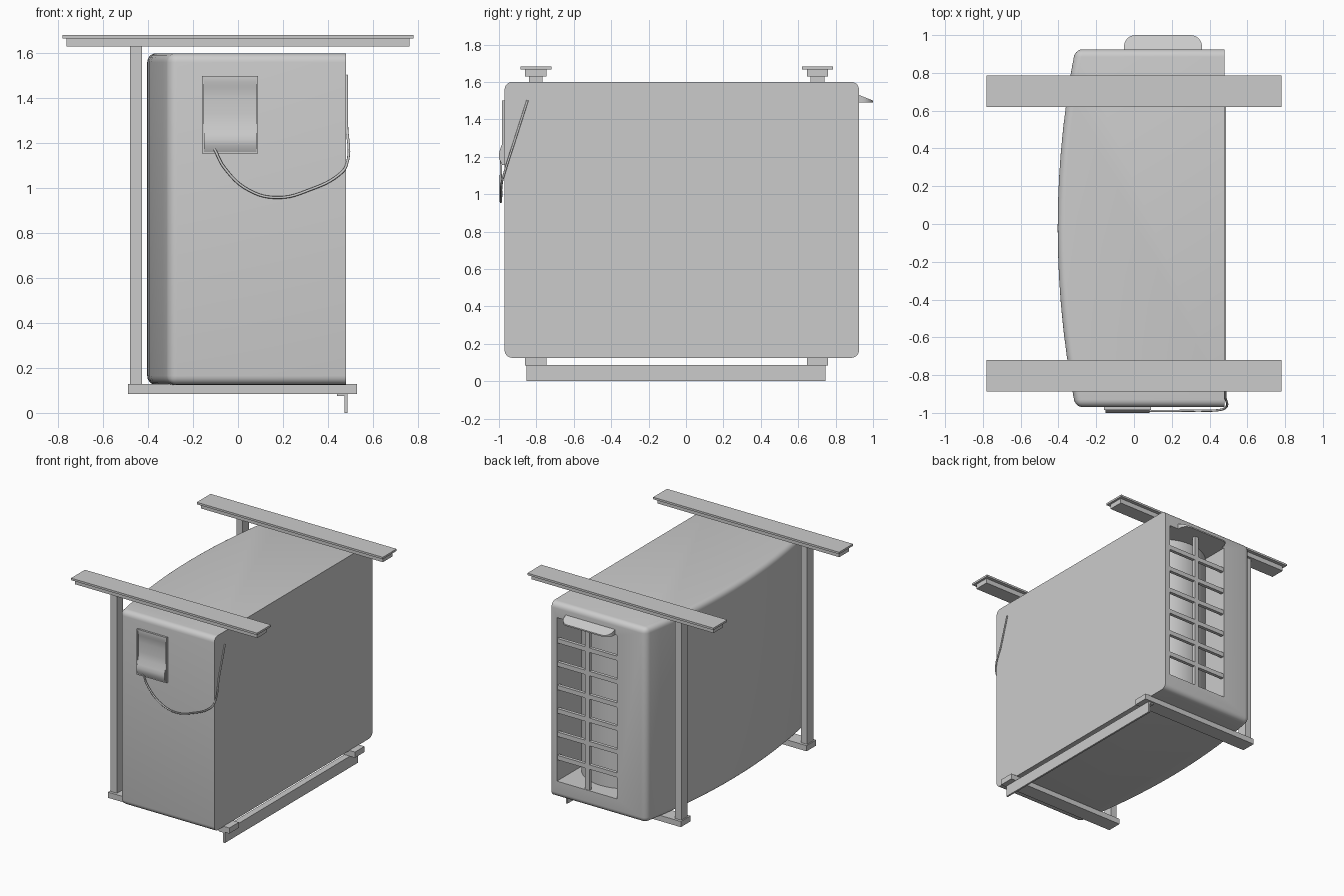
import bpy, bmesh, math
from mathutils import Vector

old = bpy.data.objects.get("Cube")
if old:
    bpy.data.objects.remove(old, do_unlink=True)

grey = bpy.data.materials.new("plain_grey")
grey.use_nodes = True
grey.diffuse_color = (0.6, 0.6, 0.6, 1)
grey.node_tree.nodes["Principled BSDF"].inputs["Base Color"].default_value = (0.6, 0.6, 0.6, 1)


def finish(bm, name):
    bmesh.ops.recalc_face_normals(bm, faces=bm.faces)
    mesh = bpy.data.meshes.new(name)
    bm.to_mesh(mesh)
    bm.free()
    mesh.materials.append(grey)
    obj = bpy.data.objects.new(name, mesh)
    bpy.context.collection.objects.link(obj)
    return obj


def smooth(obj):
    bpy.ops.object.select_all(action='DESELECT')
    obj.select_set(True)
    bpy.context.view_layer.objects.active = obj
    bpy.ops.object.shade_smooth_by_angle(angle=math.radians(35))


def box(name, xs, ys, zs):
    bm = bmesh.new()
    bmesh.ops.create_cube(bm, size=1)
    for v in bm.verts:
        v.co = [(r[0] + r[1]) / 2 + c * (r[1] - r[0]) for r, c in zip((xs, ys, zs), v.co)]
    return finish(bm, name)


def prism(points, offset):
    """Extrude a closed outline of 3D points along an offset."""
    bm = bmesh.new()
    face = bm.faces.new([bm.verts.new(p) for p in points])
    out = bmesh.ops.extrude_face_region(bm, geom=[face], use_keep_orig=True)
    for v in out["geom"]:
        if isinstance(v, bmesh.types.BMVert):
            v.co += Vector(offset)
    return bm


# Main housing: flat on one side, gently bowed on the other, rounded edges
SIDE, FRONT, BACK, LOW, HIGH = 0.48, -0.97, 0.925, 0.125, 1.6
outline = [(SIDE, FRONT, LOW), (SIDE, BACK, LOW)]
steps = 14
for i in range(steps + 1):
    y = BACK + (FRONT - BACK) * i / steps
    outline.append((-0.404 + 0.094 * ((y + 0.02) / 0.95) ** 2, y, LOW))
bm = prism(outline, (0, 0, HIGH - LOW))
bmesh.ops.recalc_face_normals(bm, faces=bm.faces)
edges = [e for e in bm.edges
         if e.calc_face_angle() > math.radians(40)
         and not all(abs(v.co.x - SIDE) < 1e-4 for v in e.verts)]
bmesh.ops.bevel(bm, geom=edges, offset=0.04, segments=5, profile=0.5,
                affect='EDGES', clamp_overlap=True)
body = finish(bm, "housing")

# Rear window cut into the housing
WX, WZ = (-0.07, 0.435), (0.25, 1.49)
cutter = box("window_cutter", WX, (0.45, 1.1), WZ)
cutter.hide_render = True
cut = body.modifiers.new("window", 'BOOLEAN')
cut.operation = 'DIFFERENCE'
cut.solver = 'EXACT'
cut.object = cutter
bpy.context.view_layer.update()
graph = bpy.context.evaluated_depsgraph_get()
cut_mesh = bpy.data.meshes.new_from_object(body.evaluated_get(graph))
body.modifiers.clear()
body.data = cut_mesh
bpy.data.objects.remove(cutter, do_unlink=True)
smooth(body)

# Drum standing inside the window
bm = bmesh.new()
bmesh.ops.create_cone(bm, cap_ends=True, segments=48, radius1=0.31, radius2=0.31, depth=1.32)
bmesh.ops.translate(bm, verts=bm.verts, vec=(0.15, 0.5, 0.86))
smooth(finish(bm, "inner_drum"))

# Grille bars across the window
rows = 7
for i in range(1, rows):
    z = WZ[0] + (WZ[1] - WZ[0]) * i / rows
    box(f"grille_bar_{i}", WX, (0.895, 0.92), (z - 0.017, z + 0.017))
mid = sum(WX) / 2
box("grille_upright", (mid - 0.017, mid + 0.017), (0.897, 0.922), WZ)

# Sloped pull with rounded corners above the window
x0, x1, tip, r = -0.053, 0.36, 1.0, 0.06
points = [(x1, 0.91, 1.49)]
for cx, start in ((x1 - r, 0), (x0 + r, 90)):
    for k in range(7):
        a = math.radians(start + 15 * k)
        points.append((cx + r * math.cos(a), tip - r + r * math.sin(a), 1.49))
points.append((x0, 0.91, 1.49))
bm = prism(points, (0, 0, 0.01))
for v in bm.verts:
    if v.co.z > 1.495:
        v.co.z += (tip - v.co.y) * 0.4
smooth(finish(bm, "rear_pull"))

# Top rails, posts and bottom bearers at both ends
for end, y in (("front", -0.803), ("rear", 0.703)):
    def span(h):
        return (y - h, y + h)
    box(f"{end}_rail_cap", (-0.78, 0.78), span(0.083), (1.667, 1.682))
    box(f"{end}_rail_web", (-0.763, 0.763), span(0.057), (1.63, 1.667))
    box(f"{end}_post", (-0.48, -0.427), span(0.037), (0.125, 1.632))
    box(f"{end}_bearer", (-0.489, 0.529), span(0.057), (0.085, 0.128))

# Angle rail under the bearers
box("angle_rail_flange", (0.44, 0.487), (-0.853, 0.745), (0.075, 0.086))
box("angle_rail_lip", (0.473, 0.487), (-0.853, 0.745), (0, 0.08))

# Front switch plate: thin frame with a curved insert
PX, PZ, w = (-0.16, 0.09), (1.155, 1.5), 0.008
py = (-0.985, -0.96)
for n, x in enumerate((PX[0], PX[1] - w)):
    box(f"plate_frame_side_{n}", (x, x + w), py, PZ)
for n, z in enumerate((PZ[0], PZ[1] - w)):
    box(f"plate_frame_end_{n}", PX, py, (z, z + w))
section = [(-0.96, 1.495), (-0.98, 1.495), (-0.981, 1.47), (-0.974, 1.45), (-0.972, 1.4),
           (-0.973, 1.33), (-0.979, 1.28), (-0.994, 1.24), (-1.0, 1.215),
           (-0.999, 1.19), (-0.985, 1.16), (-0.96, 1.16)]
bm = prism([(PX[0] + w, y, z) for y, z in section], (PX[1] - PX[0] - 2 * w, 0, 0))
smooth(finish(bm, "plate_insert"))

# Cable hanging from the plate and running up the flat side
path = [(-0.105, -0.988, 1.175), (-0.06, -0.99, 1.09), (0.05, -0.99, 0.99), (0.18, -0.99, 0.958),
        (0.32, -0.988, 0.993), (0.45, -0.985, 1.06), (0.482, -0.975, 1.1),
        (0.484, -0.915, 1.29), (0.484, -0.847, 1.503)]
curve = bpy.data.curves.new("cable", 'CURVE')
curve.dimensions = '3D'
curve.bevel_depth = 0.006
curve.bevel_resolution = 2
curve.resolution_u = 6
curve.use_fill_caps = True
spline = curve.splines.new('BEZIER')
spline.bezier_points.add(len(path) - 1)
for point, co in zip(spline.bezier_points, path):
    point.co = co
    point.handle_left_type = point.handle_right_type = 'AUTO'
curve.materials.append(grey)
cable = bpy.data.objects.new("cable", curve)
bpy.context.collection.objects.link(cable)
